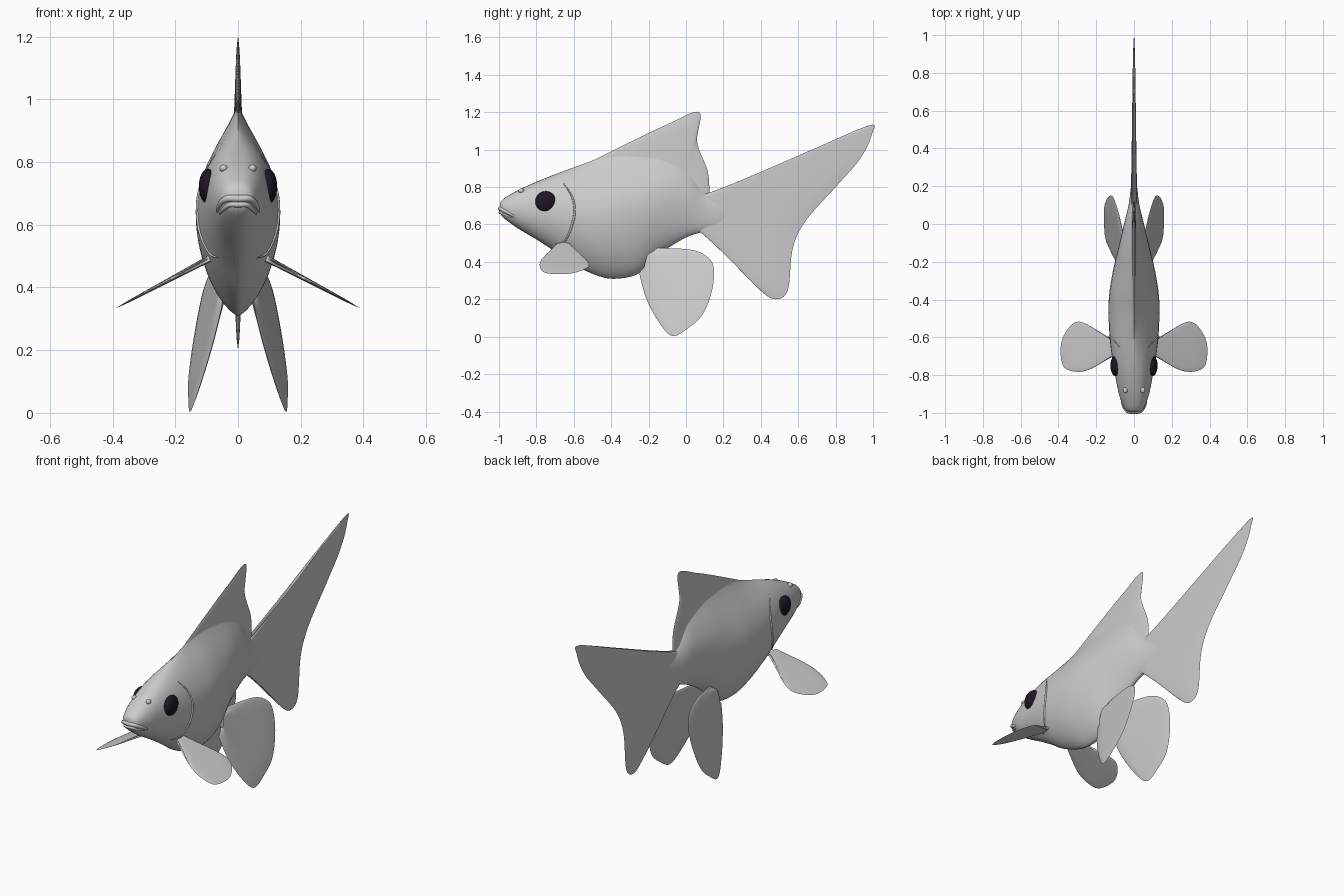
import bpy, bmesh, math
from mathutils import Vector

if "Cube" in bpy.data.objects:
    bpy.data.objects.remove(bpy.data.objects["Cube"])


def spline(pts, t):
    """Catmull-Rom through pts (any dimension), t in 0..1"""
    n = len(pts) - 1
    i = min(int(t * n + 1e-9), n - 1)
    f = t * n - i
    p = [pts[max(0, min(n, i + k))] for k in (-1, 0, 1, 2)]
    return [0.5 * (2 * b + (c - a) * f + (2 * a - 5 * b + 4 * c - d) * f * f
                   + (3 * b - a - 3 * c + d) * f ** 3) for a, b, c, d in zip(*p)]


def finish(name, bm, angle=50, mat=None):
    bmesh.ops.remove_doubles(bm, verts=bm.verts, dist=0.0004)
    bmesh.ops.recalc_face_normals(bm, faces=bm.faces)
    me = bpy.data.meshes.new(name)
    bm.to_mesh(me)
    bm.free()
    ob = bpy.data.objects.new(name, me)
    bpy.context.collection.objects.link(ob)
    if mat:
        me.materials.append(mat)
    bpy.ops.object.select_all(action='DESELECT')
    ob.select_set(True)
    bpy.context.view_layer.objects.active = ob
    bpy.ops.object.shade_smooth_by_angle(angle=math.radians(angle))
    return ob


def skin(bm, rows, closed):
    n = len(rows[0])
    for r, q in zip(rows, rows[1:]):
        for j in range(n if closed else n - 1):
            k = (j + 1) % n
            bm.faces.new((r[j], r[k], q[k], q[j]))


# Body stations: y, bottom, top, half width, sharpness of top, sharpness of belly
BODY = [(-.995, .665, .715, .028, .8, .8), (-.975, .635, .738, .052, .8, .8),
        (-.9, .58, .782, .08, .8, 1), (-.8, .52, .828, .1, .9, 1.1),
        (-.7, .455, .868, .117, 1.2, 1.25), (-.6, .385, .905, .129, 1.7, 1.4),
        (-.47, .325, .952, .135, 2.4, 1.4), (-.37, .31, .985, .131, 2.8, 1.4),
        (-.25, .34, .995, .112, 2.9, 1.3), (-.13, .45, .98, .084, 2.8, 1.2),
        (0, .53, .92, .053, 2.5, 1.1), (.1, .562, .775, .029, 1.4, 1),
        (.2, .58, .745, .016, 1, 1), (.32, .61, .76, .003, 1, 1)]


def half_width(y, z):
    lo, hi = 0.0, 1.0
    for _ in range(25):
        m = (lo + hi) / 2
        lo, hi = (m, hi) if spline(BODY, m)[0] < y else (lo, m)
    _, b, t, w, pt, pb = spline(BODY, lo)
    c = max(-1, min(1, (z - (b + t) / 2) / ((t - b) / 2)))
    return w * math.sqrt(1 - c * c) ** (pt if c > 0 else pb)


def snout_y(x, z):
    """First y, coming from the front, where the head reaches (x, z)"""
    return next((-.995 + k * .002 for k in range(1, 60)
                 if half_width(-.995 + k * .002, z) > abs(x)), -.9)


bm = bmesh.new()
rows = []
for i in range(66):
    y, b, t, w, pt, pb = spline(BODY, i / 65)
    row = []
    for j in range(40):
        a = 2 * math.pi * j / 40
        s, c = math.sin(a), math.cos(a)
        x = math.copysign(w * abs(s) ** (pt if c > 0 else pb), s)
        row.append(bm.verts.new((x, y, (b + t) / 2 + (t - b) / 2 * c)))
    rows.append(row)
skin(bm, rows, True)
bm.faces.new(rows[0])
bm.faces.new(rows[-1])
finish("body", bm)


def fin(name, root, edge, place, normal, t_root, t_tip, nu=60, nv=12):
    """Thin lens-shaped fin spread from a root line to an outer edge"""
    bm = bmesh.new()
    nrm = Vector(normal).normalized()
    for side in (1, -1):
        rows = []
        for k in range(nv + 1):
            v = k / nv
            row = []
            for i in range(nu + 1):
                u = i / nu
                a, b = spline(root, u), spline(edge, u)
                p = Vector(place(*[q + (r - q) * v for q, r in zip(a, b)]))
                th = (t_tip + (t_root - t_tip) * (1 - v) ** 1.5)
                th *= max(0, 1 - abs(2 * u - 1) ** 4) ** .5 * (1 - v ** 10)
                row.append(bm.verts.new(p + nrm * th * side))
            rows.append(row)
        skin(bm, rows, False)
    return finish(name, bm)


# Dorsal and tail fins in the middle plane
mid = lambda y, z: (0, y, z)
fin("dorsal_fin", [(-.52, .86), (-.2, .86), (0, .79), (.09, .68)],
    [(-.52, .93), (-.3, 1.04), (-.1, 1.135), (.07, 1.2), (.06, 1.04), (.117, .88), (.125, .745)],
    mid, (1, 0, 0), .018, .006)
fin("tail_fin", [(.06, .565), (.09, .66), (.06, .755)],
    [(.11, .555), (.26, .39), (.4, .245), (.48, .2), (.545, .25), (.57, .47), (.64, .62),
     (.8, .8), (.93, .95), (.993, 1.08), (.968, 1.127), (.56, .94), (.15, .748)],
    mid, (1, 0, 0), .018, .007)

eye_mat = bpy.data.materials.new("eye_dark")
eye_mat.diffuse_color = (.012, .008, .016, 1)
eye_mat.use_nodes = True
eye_mat.node_tree.nodes["Principled BSDF"].inputs["Base Color"].default_value = eye_mat.diffuse_color


def ellipsoid(name, loc, size, mat=None):
    bm = bmesh.new()
    bmesh.ops.create_uvsphere(bm, u_segments=28, v_segments=16, radius=1)
    for v in bm.verts:
        v.co = Vector(loc) + Vector([a * b for a, b in zip(v.co, size)])
    finish(name, bm, 60, mat)


def tube(name, pts, radius, steps=24):
    """Round strand that thins out toward both ends"""
    cu = bpy.data.curves.new(name, 'CURVE')
    cu.dimensions = '3D'
    cu.bevel_depth = radius
    cu.bevel_resolution = 3
    sp = cu.splines.new('POLY')
    sp.points.add(steps)
    for i, p in enumerate(sp.points):
        p.co = (*spline(pts, i / steps), 1)
        p.radius = .35 + .65 * math.sin(math.pi * i / steps)
    bpy.context.collection.objects.link(bpy.data.objects.new(name, cu))


for s, side in ((1, "left"), (-1, "right")):
    # Paired fins
    fin("pectoral_fin_" + side, [(.09, -.69), (.09, -.62)],
        [(.12, -.68), (.2, -.752), (.28, -.782), (.355, -.77), (.383, -.73), (.387, -.64),
         (.36, -.57), (.31, -.52), (.25, -.53), (.18, -.585), (.12, -.635)],
        lambda x, y: (s * x, y, .482 - .53 * (x - .11)), (s * .53, 0, 1), .011, .004)
    fin("pelvic_fin_" + side, [(-.22, .38), (-.2, .45)],
        [(-.25, .34), (-.215, .21), (-.15, .085), (-.075, .004), (.01, .045), (.09, .12),
         (.14, .25), (.148, .37), (.11, .43), (.02, .466), (-.17, .475)],
        lambda y, z: (s * (.166 + .179 * y - .206 * z), y, z), (s, -.179, .206), .014, .006)
    # Eye bulging from the head
    ellipsoid("eye_" + side, (s * .096, -.75, .722), (.029, .056, .056), eye_mat)
    # Nostril bump
    ellipsoid("nostril_" + side, (s * .046, -.88, .78), (.013, .016, .012))
    # Gill cover edge following the body surface
    line = [(-.655, .82), (-.61, .75), (-.595, .67), (-.615, .58), (-.65, .51), (-.7, .495)]
    tube("gill_edge_" + side, [(s * half_width(y, z), y, z) for y, z in line], .006)


# Downturned lips lying on the snout
def lip(name, half, radius):
    pts = [(-x, z) for x, z in half] + [(0, half[-1][1])] + half[::-1]
    tube(name, [(x, snout_y(x, z), z) for x, z in pts], radius)


lip("upper_lip", [(.066, .642), (.058, .664), (.036, .683)], .012)
lip("lower_lip", [(.058, .636), (.046, .65), (.026, .664)], .009)
